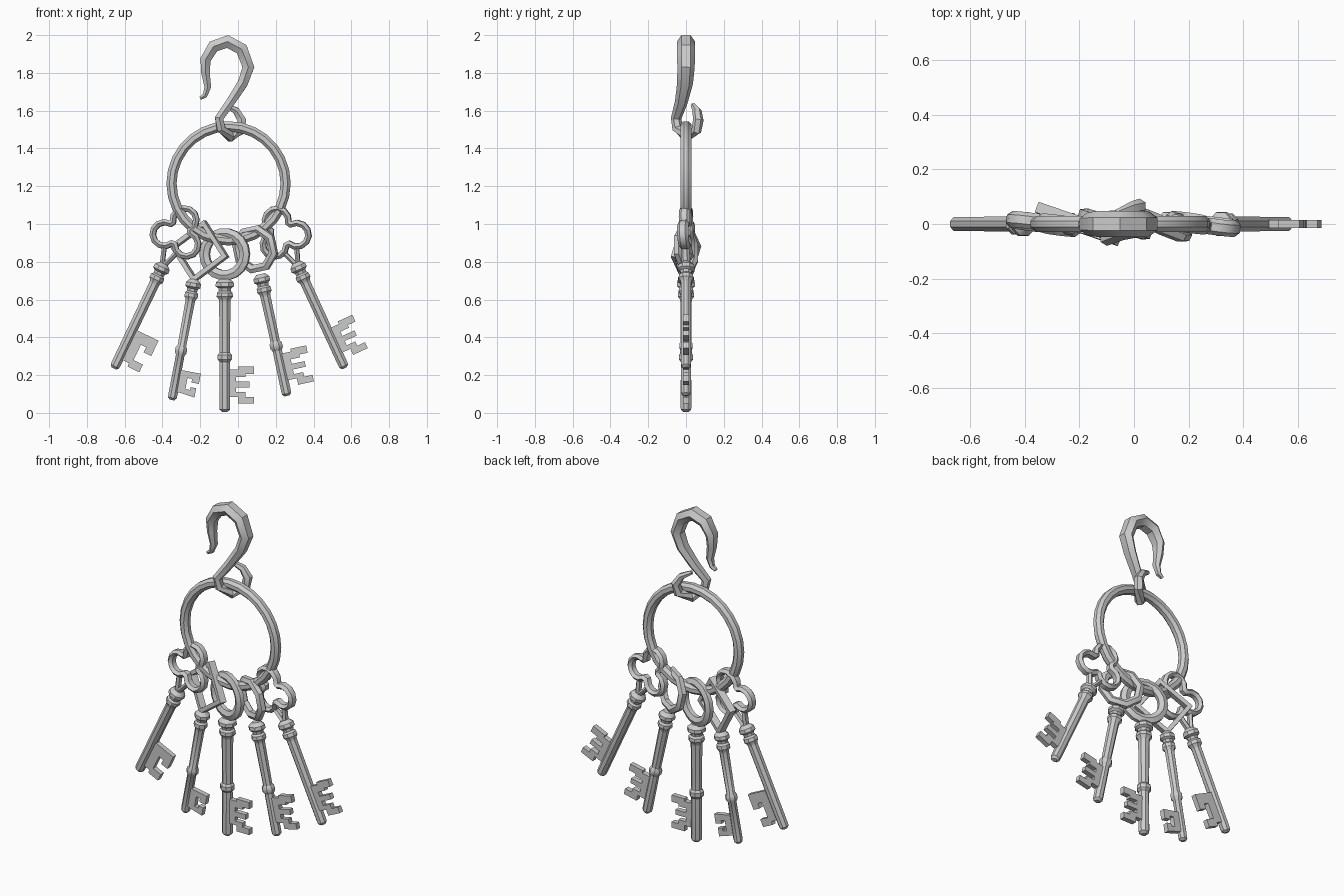
import bpy, bmesh
from math import sin, cos, pi, radians
from mathutils import Vector, Matrix

if "Cube" in bpy.data.objects:
    bpy.data.objects.remove(bpy.data.objects["Cube"])

Y = Vector((0, 1, 0))


def sweep(bm, pts, sizes, sides=8, closed=False, phase=None, mat=Matrix()):
    """Sweep an n-sided section (half width, half depth along y) along a path."""
    pts = [Vector(p) for p in pts]
    n = len(pts)
    if not isinstance(sizes, list):
        sizes = [sizes] * n
    phase = pi / sides if phase is None else phase
    grow = 1 / cos(pi / 4) if sides == 4 and phase else 1
    rings = []
    for i, p in enumerate(pts):
        a = pts[i - 1] if closed or i else None
        b = pts[(i + 1) % n] if closed or i < n - 1 else None
        d1 = (p - a).normalized() if a else (b - p).normalized()
        d2 = (b - p).normalized() if b else d1
        t = (d1 + d2).normalized()
        u = t.cross(Y).normalized()
        v = u.cross(t).normalized()
        w, d = sizes[i]
        w /= max(0.6, t.dot(d1))
        rings.append([bm.verts.new(mat @ (p + u * w * grow * cos(phase + 2 * pi * k / sides)
                                          + v * d * grow * sin(phase + 2 * pi * k / sides)))
                      for k in range(sides)])
    for i in range(n if closed else n - 1):
        r, s = rings[i], rings[(i + 1) % n]
        for k in range(sides):
            j = (k + 1) % sides
            bm.faces.new((r[k], r[j], s[j], s[k]))
    if not closed:
        bm.faces.new(rings[0])
        bm.faces.new(rings[-1])


def plate(bm, outline, half):
    """Flat extruded outline for the key bit."""
    f = bm.faces.new([bm.verts.new((x, -half, z)) for x, z in outline])
    ext = bmesh.ops.extrude_face_region(bm, geom=[f])
    bmesh.ops.translate(bm, vec=(0, 2 * half, 0),
                        verts=[g for g in ext["geom"] if isinstance(g, bmesh.types.BMVert)])


def finish(bm, name):
    bmesh.ops.recalc_face_normals(bm, faces=bm.faces)
    me = bpy.data.meshes.new(name)
    bm.to_mesh(me)
    bm.free()
    ob = bpy.data.objects.new(name, me)
    bpy.context.collection.objects.link(ob)
    return ob


def circle(r, n, zc, start=0.0):
    return [(r * cos(start + 2 * pi * k / n), 0, zc + r * sin(start + 2 * pi * k / n)) for k in range(n)]


def trefoil(zc, dist=0.075, r=0.063):
    pts = []
    for lobe in (90, 210, 330):
        f = radians(lobe)
        for k in range(9):
            a = f + radians(-125 + 250 * k / 8)
            pts.append((dist * cos(f) + r * cos(a), 0, zc + dist * sin(f) + r * sin(a)))
    return pts


# Bit outlines: (distance from shaft axis, distance from tip)
BIT_C = [(0, .06), (.06, .06), (.06, .04), (.13, .04), (.13, .085), (.075, .085), (.075, .175),
         (.105, .175), (.105, .145), (.15, .145), (.15, .235), (0, .235)]
BIT_SMALL = [(0, .05), (.115, .035), (.115, .085), (.085, .085), (.085, .07), (.06, .07), (.06, .13),
             (.085, .13), (.085, .11), (.125, .11), (.125, .165), (0, .165)]
BIT_E = [(0, .08), (.07, .08), (.07, .045), (.155, .045), (.155, .08), (.11, .08), (.11, .105),
         (.06, .105), (.06, .13), (.13, .13), (.13, .16), (.06, .16), (.06, .185), (.11, .185),
         (.11, .20), (.155, .20), (.155, .24), (.07, .24), (.07, .225), (0, .225)]


def key(name, tip, angle, length, rad, bow, bow_z, yaw, bit, mid_ring=True):
    bm = bmesh.new()
    # shaft with collars, from the tip upwards
    prof = [(0, .5), (.012, .95), (.03, 1)]
    if mid_ring:
        m = length * 0.42
        prof += [(m - .025, .95), (m - .012, 1.3), (m + .012, 1.3), (m + .025, .95)]
    prof += [(length - .11, 1.05), (length - .095, 1.1), (length - .08, 1.5), (length - .06, 1.45),
             (length - .05, 1.1), (length - .035, 1.2), (length - .025, 1.7), (length - .005, 1.65),
             (length + .015, .9)]
    sweep(bm, [(0, 0, z) for z, _ in prof], [(rad * k, rad * k) for _, k in prof], 8)
    plate(bm, bit, 0.015)
    # bow, turned a little about the shaft
    turn = Matrix.Rotation(radians(yaw), 4, 'Z')
    if bow == "trefoil":
        sweep(bm, trefoil(bow_z), (.018, .03), 6, True, mat=turn)
        for s in (-1, 1):
            sweep(bm, [(0, 0, length - .01), (s * .04, 0, bow_z - .09)], (.014, .022), 6, mat=turn)
    elif bow == "square":
        sweep(bm, circle(.15, 4, bow_z, pi / 2), (.012, .02), 4, True, mat=turn)
    elif bow == "octagon":
        sweep(bm, circle(.108, 8, bow_z, pi / 8), (.024, .025), 6, True, mat=turn)
    else:
        sweep(bm, circle(.112, 18, bow_z), (.03, .024), 6, True, mat=turn)
    ob = finish(bm, name)
    ob.matrix_world = Matrix.Translation((tip[0], 0, tip[1])) @ Matrix.Rotation(radians(angle), 4, 'Y')


key("key_far_left", (-.657, .235), 25.5, .60, .028, "trefoil", .795, -8, BIT_C, False)
key("key_left", (-.35, .068), 10.5, .635, .026, "square", .80, -22, BIT_SMALL)
key("key_middle", (-.07, .005), 0, .69, .031, "ring", .835, -18, BIT_E)
key("key_right", (.26, .09), -12.3, .645, .028, "octagon", .795, -25, BIT_E)
key("key_far_right", (.565, .237), -24.7, .60, .028, "trefoil", .785, -8, BIT_E, False)

# large carrying ring
bm = bmesh.new()
sweep(bm, [(x - .05, y, z) for x, y, z in circle(.302, 28, 1.215)], (.029, .031), 8, True)
finish(bm, "carrying_ring")

# hanging hook with the eye curled around the ring: x, y, z, half width, half depth
HOOK = [(-.20, 0, 1.665, .010, .012), (-.175, 0, 1.68, .014, .018), (-.16, 0, 1.725, .02, .025),
        (-.172, 0, 1.80, .026, .032), (-.172, 0, 1.87, .031, .042), (-.13, 0, 1.94, .035, .048),
        (-.055, 0, 1.966, .036, .048), (.02, 0, 1.925, .036, .048), (.055, 0, 1.83, .034, .046),
        (.025, -.005, 1.745, .031, .042), (-.04, -.025, 1.645, .027, .034),
        (-.10, -.052, 1.56, .024, .028), (-.09, -.045, 1.505, .024, .028), (-.04, 0, 1.462, .026, .028),
        (.012, .055, 1.495, .026, .028), (.02, .065, 1.55, .025, .028),
        (-.01, .058, 1.60, .02, .024), (-.065, .038, 1.63, .012, .014)]
bm = bmesh.new()
sweep(bm, [h[:3] for h in HOOK], [h[3:] for h in HOOK], 6, phase=pi / 6)
finish(bm, "hanging_hook")

# smooth shading with crisp edges
for ob in bpy.context.scene.objects:
    ob.select_set(True)
    bpy.context.view_layer.objects.active = ob
bpy.ops.object.shade_smooth_by_angle(angle=radians(35))
